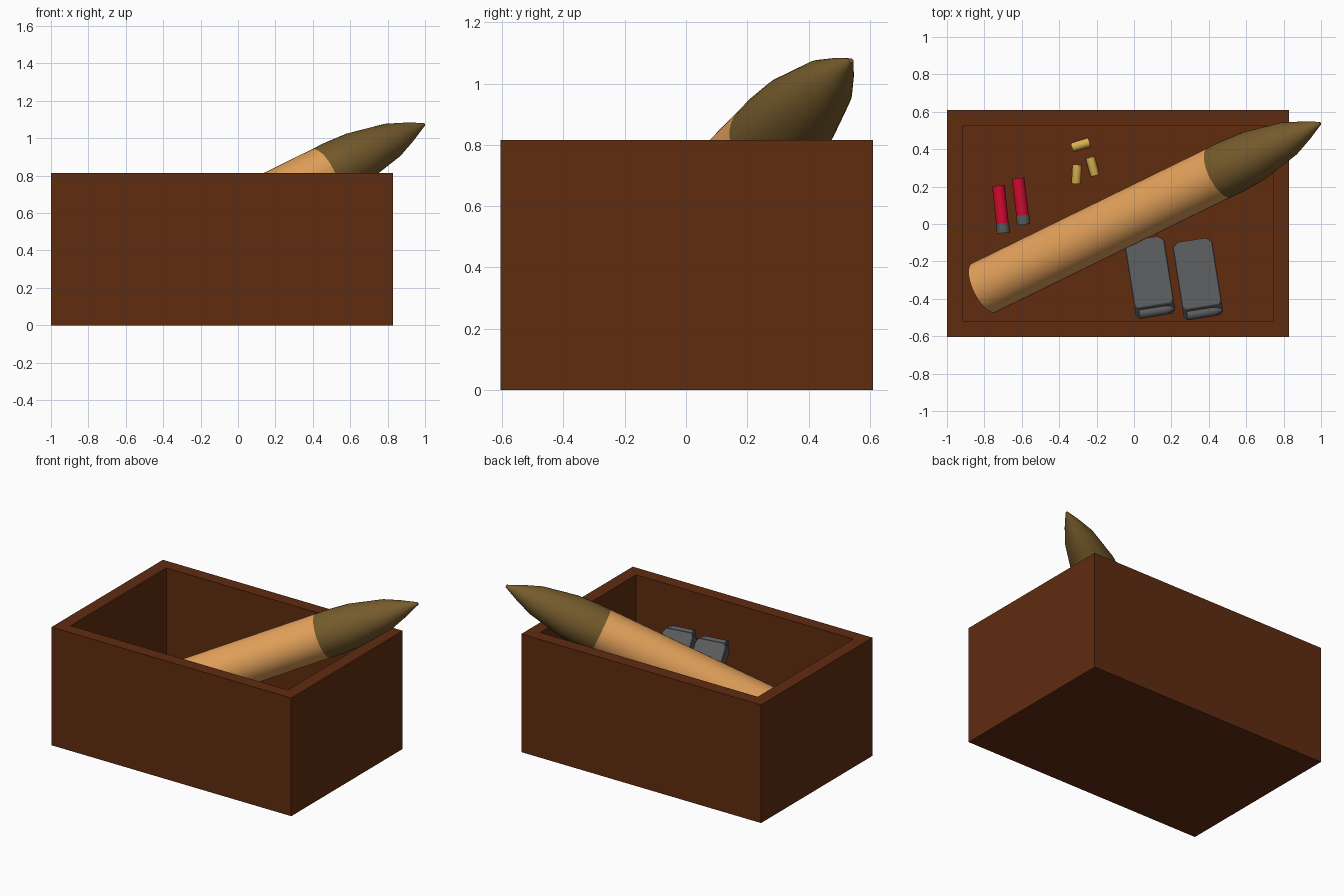
import bpy, bmesh, math
from mathutils import Vector, Matrix

if "Cube" in bpy.data.objects:
    bpy.data.objects.remove(bpy.data.objects["Cube"])


def material(name, rgb):
    m = bpy.data.materials.new(name)
    m.diffuse_color = (*rgb, 1)
    m.use_nodes = True
    m.node_tree.nodes["Principled BSDF"].inputs["Base Color"].default_value = m.diffuse_color
    return m


WOOD = material("brown_wood", (0.115, 0.025, 0.005))
TAN = material("tan_case", (0.77, 0.36, 0.105))
OLIVE = material("olive_tip", (0.18, 0.105, 0.025))
RED = material("red_plastic", (0.65, 0.003, 0.03))
GREY = material("grey_metal", (0.10, 0.103, 0.108))
BRASS = material("brass", (0.70, 0.44, 0.08))
FLOOR = 0.085


def finish(name, bm, mat, matrix=None, smooth=False):
    bmesh.ops.recalc_face_normals(bm, faces=bm.faces)
    me = bpy.data.meshes.new(name)
    bm.to_mesh(me)
    bm.free()
    ob = bpy.data.objects.new(name, me)
    bpy.context.collection.objects.link(ob)
    me.materials.append(mat)
    if matrix:
        ob.matrix_world = matrix
    if smooth:
        bpy.ops.object.select_all(action='DESELECT')
        bpy.context.view_layer.objects.active = ob
        ob.select_set(True)
        bpy.ops.object.shade_smooth_by_angle(angle=math.radians(35))
    return ob


def turned(name, start, end, profile, mat, sides=24):
    """Closed round part; profile = (fraction along axis, radius)."""
    start, end = Vector(start), Vector(end)
    axis = end - start
    bm = bmesh.new()
    rings = []
    for t, r in profile:
        rings.append([bm.verts.new((r * math.cos(2 * math.pi * i / sides),
                                    r * math.sin(2 * math.pi * i / sides),
                                    t * axis.length)) for i in range(sides)])
    for a, b in zip(rings, rings[1:]):
        for i in range(sides):
            j = (i + 1) % sides
            bm.faces.new((a[i], a[j], b[j], b[i]))
    bm.faces.new(rings[0])
    bm.faces.new(rings[-1])
    rot = axis.to_track_quat('Z', 'Y').to_matrix().to_4x4()
    return finish(name, bm, mat, Matrix.Translation(start) @ rot, True)


# open wooden box: inset the top face and push it down to the floor
bm = bmesh.new()
bmesh.ops.create_cube(bm, size=1)
for v in bm.verts:
    v.co = Vector((v.co.x * 1.83 - 0.085, v.co.y * 1.215 + 0.0025, (v.co.z + 0.5) * 0.815))
top = max(bm.faces, key=lambda f: f.calc_center_median().z)
bmesh.ops.inset_region(bm, faces=[top], thickness=0.086, use_even_offset=True)
ext = bmesh.ops.extrude_face_region(bm, geom=[top])
for v in ext["geom"]:
    if isinstance(v, bmesh.types.BMVert):
        v.co.z = FLOOR
if top.is_valid:
    bmesh.ops.delete(bm, geom=[top], context='FACES_ONLY')
finish("box", bm, WOOD)

# large round leaning out of the box
base, tip = Vector((-0.802, -0.34, 0.188)), Vector((0.996, 0.539, 1.075))
joint = base.lerp(tip, 0.70)
turned("large_case", base, joint, [(0, 0.146), (1, 0.146)], TAN, 40)
turned("large_tip", joint, tip,
       [(0, 0.146), (0.12, 0.147), (0.34, 0.139), (0.68, 0.096), (0.85, 0.053), (1, 0.008)],
       OLIVE, 40)

# two red shells with grey bases
z = FLOOR + 0.034
for n, (bx, by, tx, ty) in enumerate([(-0.698, -0.048, -0.725, 0.205), (-0.59, -0.003, -0.62, 0.245)]):
    b, t = Vector((bx, by, z)), Vector((tx, ty, z))
    m = b.lerp(t, 0.2)
    turned(f"shell_base_{n}", b, m, [(0, 0.035), (1, 0.035)], GREY)
    turned(f"shell_body_{n}", m, t, [(0, 0.0335), (1, 0.0335)], RED)

# three small brass cartridges
z = FLOOR + 0.025
for n, (bx, by, tx, ty) in enumerate([(-0.332, 0.409, -0.238, 0.437),
                                      (-0.310, 0.214, -0.304, 0.317),
                                      (-0.208, 0.258, -0.235, 0.356)]):
    turned(f"small_cartridge_{n}", (bx, by, z), (tx, ty, z),
           [(0, 0.022), (0.08, 0.025), (1, 0.025)], BRASS)

# two magazines leaning on the front wall, each with a round at its mouth
TILT, L, W, T = math.radians(49.5), 0.565, 0.107, 0.075
for n, (px, py) in enumerate([(0.052, -0.075), (0.308, -0.083)]):
    c, s = math.cos(TILT), math.sin(TILT)
    frame = Matrix(((-1, 0, 0), (0, -c, s), (0, s, c))).to_4x4()
    place = (Matrix.Translation((px, py, FLOOR + T * c))
             @ Matrix.Rotation(math.radians(9), 4, 'Z') @ frame)
    bm = bmesh.new()
    outline = [(-W + 0.03, 0), (W - 0.03, 0), (W, 0.04), (W, L - 0.03), (W - 0.015, L),
               (-W + 0.015, L), (-W, L - 0.03), (-W, 0.04)]
    face = bm.faces.new([bm.verts.new((x, y, 0)) for x, y in outline])
    ext = bmesh.ops.extrude_face_region(bm, geom=[face])
    bmesh.ops.translate(bm, vec=(0, 0, -T),
                        verts=[v for v in ext["geom"] if isinstance(v, bmesh.types.BMVert)])
    bmesh.ops.bevel(bm, geom=bm.edges[:], offset=0.004, segments=1, affect='EDGES')
    finish(f"magazine_{n}", bm, GREY, place)
    turned(f"magazine_round_{n}", place @ Vector((W - 0.02, L + 0.003, -T / 2)),
           place @ Vector((-W + 0.005, L + 0.003, -T / 2)),
           [(0, 0.026), (0.75, 0.026), (0.88, 0.02), (1, 0.006)], GREY, 16)
